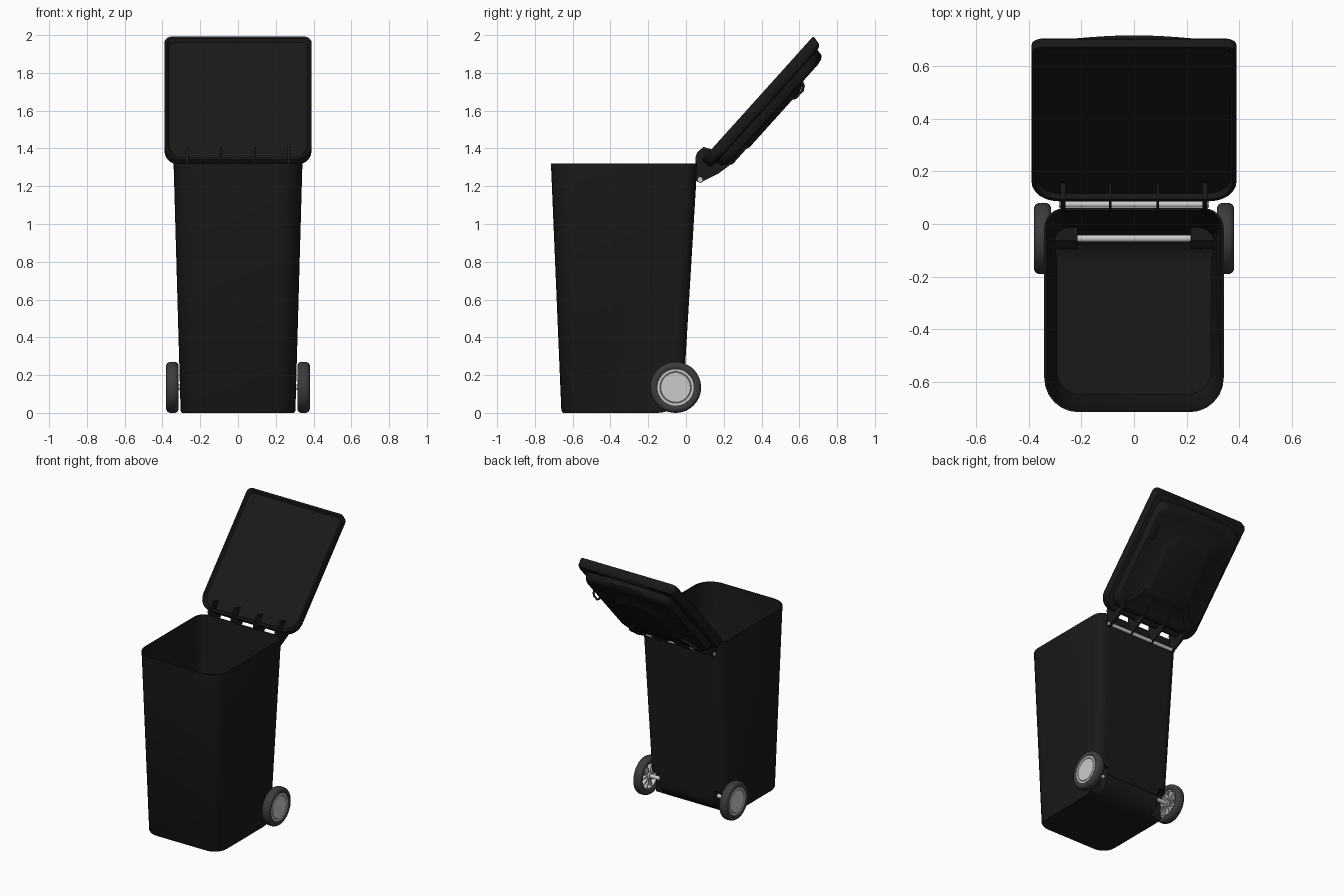
import bpy, bmesh, math
from mathutils import Vector

if "Cube" in bpy.data.objects:
    bpy.data.objects.remove(bpy.data.objects["Cube"])

def material(name, v):
    m = bpy.data.materials.new(name)
    m.diffuse_color = (v, v, v, 1)
    m.use_nodes = True
    m.node_tree.nodes["Principled BSDF"].inputs["Base Color"].default_value = m.diffuse_color
    return m

BLACK = material("black_plastic", 0.01)
RUBBER = material("rubber", 0.045)

def smooth(ob, angle=35):
    bpy.ops.object.select_all(action='DESELECT')
    ob.select_set(True)
    bpy.context.view_layer.objects.active = ob
    bpy.ops.object.shade_smooth_by_angle(angle=math.radians(angle))

def make(name, verts, faces, mat=None):
    me = bpy.data.meshes.new(name)
    me.from_pydata([tuple(v) for v in verts], [], faces)
    bm = bmesh.new()
    bm.from_mesh(me)
    bmesh.ops.recalc_face_normals(bm, faces=bm.faces)
    bm.to_mesh(me)
    bm.free()
    ob = bpy.data.objects.new(name, me)
    bpy.context.collection.objects.link(ob)
    if mat:
        me.materials.append(mat)
    smooth(ob)
    return ob

def loft(name, rings, mat=None, closed=False):
    n, k = len(rings[0]), len(rings)
    verts = [v for r in rings for v in r]
    faces = [(i * n + j, i * n + (j + 1) % n, (i + 1) % k * n + (j + 1) % n, (i + 1) % k * n + j)
             for i in range(k if closed else k - 1) for j in range(n)]
    if not closed:
        faces += [tuple(range(n)), tuple(range((k - 1) * n, k * n))]
    return make(name, verts, faces, mat)

def prism(name, x0, x1, profile, mat=None):
    return loft(name, [[(x, y, z) for y, z in profile] for x in (x0, x1)], mat)

def lathe(name, profile, y, z, mat=None, closed=False, seg=40):
    """Spin (x, radius) profile about an x-parallel axis."""
    return loft(name, [[(x, y + r * math.cos(t), z + r * math.sin(t))
                        for t in (2 * math.pi * i / seg for i in range(seg))]
                       for x, r in profile], mat, closed)

def rounded(hx, a0, a1, r0, r1, bulge=0.0, seg=6):
    """Rounded rectangle; the a1 edge may bow outward."""
    pts = []
    def corner(cx, cy, r, start):
        for i in range(seg + 1):
            t = math.radians(start + 90 * i / seg)
            pts.append((cx + r * math.cos(t), cy + r * math.sin(t)))
    corner(hx - r0, a0 + r0, r0, -90)
    corner(hx - r1, a1 - r1, r1, 0)
    for i in range(1, 10):
        t = 1 - i / 5
        pts.append((t * (hx - r1), a1 + bulge * math.cos(t * math.pi / 2)))
    corner(-hx + r1, a1 - r1, r1, 90)
    corner(-hx + r0, a0 + r0, r0, 180)
    return pts

# Body: tapered tub, cut for the curved heel and wheel notches, then hollowed
levels = [(0, .297, -.652, -.025, .095, .055), (.012, .304, -.660, -.019, .10, .06),
          (1.32, .341, -.715, .06, .13, .075)]
body = loft("bin_body", [[(x, y, l[0]) for x, y in rounded(*l[1:])] for l in levels], BLACK)
arc = [(-.15 + .135 * math.sin(t), .135 - .135 * math.cos(t))
       for t in (math.pi / 2 * i / 8 for i in range(9))]
cutters = [prism("heel_cutter", -.5, .5, [(-.15, -.1)] + arc + [(.1, .135), (.1, -.1)])]
for s in (-1, 1):
    cutters.append(prism("notch_cutter", s * .22, s * .5,
                         [(-.09, -.05), (-.09, .16), (-.06, .19), (.1, .19), (.1, -.05)]))
for c in cutters:
    c.hide_render = True
    b = body.modifiers.new("cut", 'BOOLEAN')
    b.operation, b.object, b.solver = 'DIFFERENCE', c, 'EXACT'
dg = bpy.context.evaluated_depsgraph_get()
cut_mesh = bpy.data.meshes.new_from_object(body.evaluated_get(dg))
body.modifiers.clear()
body.data = cut_mesh
for c in cutters:
    bpy.data.objects.remove(c)
bm = bmesh.new()
bm.from_mesh(cut_mesh)
bmesh.ops.delete(bm, geom=[f for f in bm.faces if min(v.co.z for v in f.verts) > 1.31], context='FACES')
bm.to_mesh(cut_mesh)
bm.free()
smooth(body)
sol = body.modifiers.new("wall", 'SOLIDIFY')
sol.thickness, sol.offset = .008, -1

# Hinge rod and wheel axle
HY, HZ = .075, 1.235
lathe("hinge_rod", [(-.285, .013), (.285, .013)], HY, HZ, seg=20)
WY, WZ = -.055, .135
lathe("axle", [(-.35, .014), (.35, .014)], WY, WZ, seg=20)

# Lid space: x across, u from hinge to tip, n toward the outer face
TILT = math.radians(48)
def yz(u, n):
    return (HY + u * math.cos(TILT) + n * math.sin(TILT), HZ + u * math.sin(TILT) - n * math.cos(TILT))
def lid_ring(n, *shape):
    return [(x, *yz(u, n)) for x, u in rounded(*shape)]

# Lid: recessed inner face, rim, and two stepped panels on the outer face
loft("lid", [lid_ring(*r) for r in [
    (-.045, .365, .11, .935, .09, .03),
    (-.063, .375, .10, .950, .09, .035),
    (-.063, .386, .087, .962, .10, .035),
    (-.055, .389, .085, .964, .10, .035),
    (-.015, .389, .085, .955, .10, .035),
    (-.002, .380, .095, .943, .10, .035),
    (.003, .350, .125, .905, .09, .06, .02),
    (.035, .345, .130, .895, .09, .07, .025),
    (.050, .335, .145, .880, .09, .07, .022),
    (.056, .310, .170, .850, .08, .07, .018),
    (.056, .200, .260, .740, .05, .09, .01),
    (.074, .175, .285, .710, .05, .09, .01),
    (.080, .155, .305, .690, .04, .08, .01)]], BLACK)

# Hinge arms gripping the rod
arm = [(-.018, -.004), (-.012, -.018), (.069, -.097), (.095, -.108), (.14, -.103), (.165, -.05),
       (.21, .0), (.22, .056), (.195, .072), (.086, .05), (.01, .019), (-.010, .015)]
for x in (-.27, -.09, .09, .27):
    w = .009 if abs(x) > .2 else .005
    prism("hinge_arm", x - w, x + w, [yz(u, n) for u, n in arm], BLACK)

for s in (-1, 1):
    # Ribs running from the lid panel to the outer arms
    ends = []
    for x, u in ((.15, .33), (.27, .18)):
        ends.append([(s * (x + dx), *yz(u + du, n)) for dx, du, n in
                     ((-.016, -.016, .05), (.016, .016, .05), (.008, .008, .073), (-.008, -.008, .073))])
    loft("lid_rib", ends, BLACK)

    # Lid grab handles
    cu = bpy.data.curves.new("lid_handle", 'CURVE')
    cu.dimensions = '3D'
    cu.bevel_depth, cu.bevel_resolution, cu.use_fill_caps = .007, 2, True
    sp = cu.splines.new('POLY')
    pts = [(.635, .045), (.645, .075), (.66, .086), (.715, .086), (.735, .075), (.75, .045)]
    sp.points.add(len(pts) - 1)
    for p, q in zip(sp.points, pts):
        p.co = (s * .31, *yz(*q), 1)
    handle = bpy.data.objects.new("lid_handle", cu)
    cu.materials.append(BLACK)
    bpy.context.collection.objects.link(handle)

    # Tyre
    tyre = [(.325, .094), (.316, .105), (.315, .118), (.321, .129), (.333, .135), (.362, .135),
            (.374, .129), (.380, .118), (.379, .105), (.372, .094)]
    lathe("tyre", [(s * x, r) for x, r in tyre], WY, WZ, RUBBER, True, 48)
    # Hub disc with a groove, rim band and centre boss
    hub = [(.358, .02), (.358, .088), (.328, .088), (.328, .096), (.374, .096), (.374, .084),
           (.370, .081), (.374, .078), (.374, .02)]
    lathe("hub_disc", [(s * x, r) for x, r in hub], WY, WZ, None, False, 48)
    lathe("hub_boss", [(s * x, r) for x, r in ((.322, .024), (.36, .024))], WY, WZ, None, False, 20)
    # Spokes on the inner side of the hub
    for i in range(10):
        t = 2 * math.pi * i / 10
        d, p = Vector((math.cos(t), math.sin(t))), Vector((-math.sin(t), math.cos(t))) * .004
        c = Vector((WY, WZ))
        prism("hub_spoke", s * .332, s * .36,
              [c + d * .02 - p, c + d * .09 - p, c + d * .09 + p, c + d * .02 + p])
